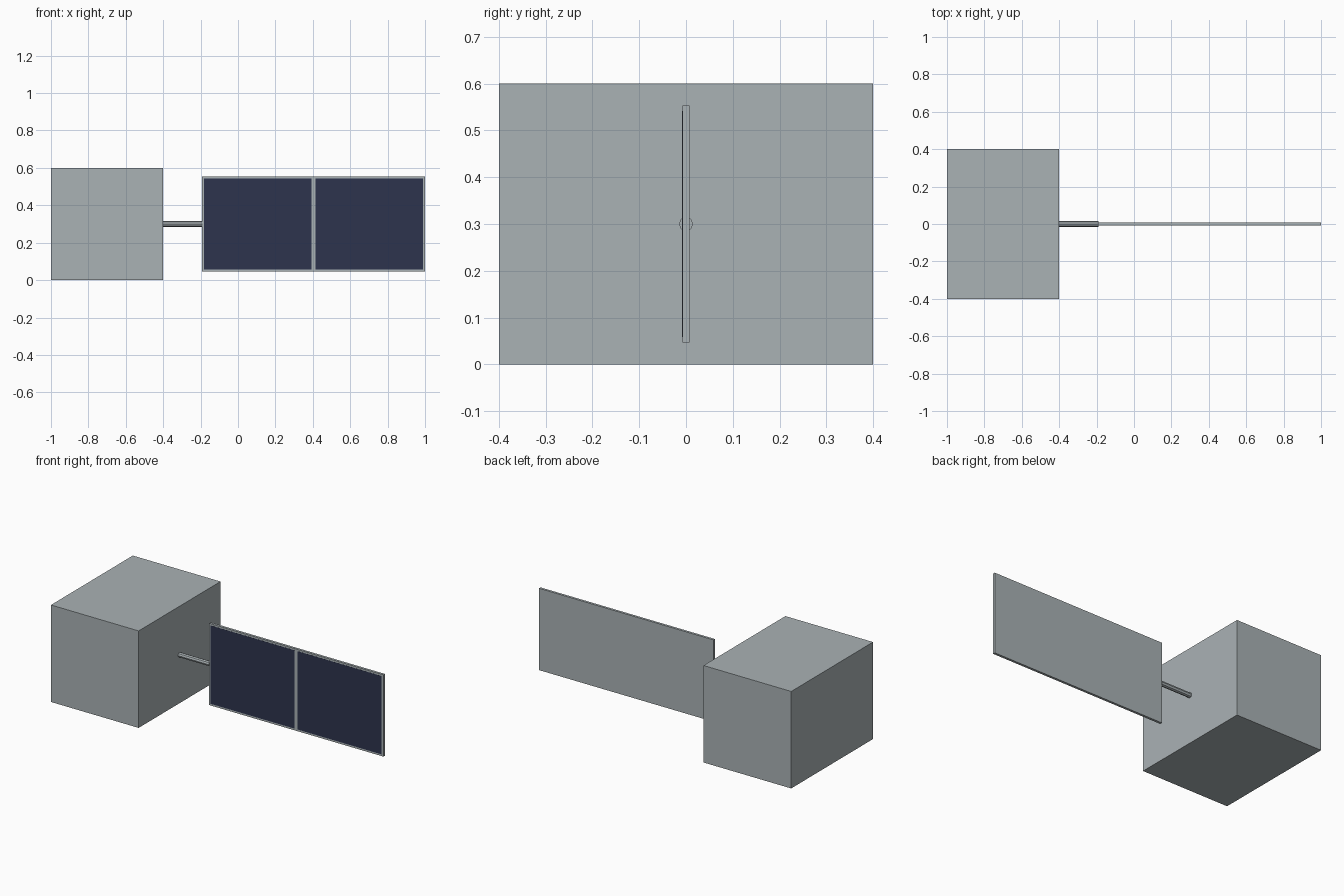
import bpy
import math

cube = bpy.data.objects.get("Cube")
if cube:
    bpy.data.objects.remove(cube, do_unlink=True)


def material(name, rgb):
    m = bpy.data.materials.new(name)
    m.use_nodes = True
    color = (*rgb, 1)
    m.diffuse_color = color
    m.node_tree.nodes["Principled BSDF"].inputs["Base Color"].default_value = color
    return m


grey = material("light grey", (0.40, 0.445, 0.46))
navy = material("dark navy", (0.026, 0.033, 0.075))


def box(name, low, high, mat):
    """Axis-aligned box between two corners."""
    center = [(a + b) / 2 for a, b in zip(low, high)]
    bpy.ops.mesh.primitive_cube_add(size=1, location=center)
    obj = bpy.context.object
    obj.name = name
    obj.scale = [b - a for a, b in zip(low, high)]
    bpy.ops.object.transform_apply(location=False, rotation=False, scale=True)
    obj.data.materials.append(mat)
    return obj


# Main body
box("body", (-1, -0.4, 0), (-0.4, 0.4, 0.6), grey)

# Round arm joining the body to the panel
arm_start, arm_end = -0.4, -0.19
bpy.ops.mesh.primitive_cylinder_add(
    vertices=8, radius=0.015, depth=arm_end - arm_start,
    location=((arm_start + arm_end) / 2, 0, 0.3), rotation=(0, math.pi / 2, 0))
arm = bpy.context.object
arm.name = "panel_arm"
arm.data.materials.append(grey)

# Panel backing, whose rim and middle bar stay visible as a frame
mid, half, front = 0.4035, 0.5965, -0.0075
box("panel_frame", (mid - half, front, 0.047), (mid + half, -front, 0.553), grey)

# Two thin cell plates mirrored about the middle bar
gap, rim = 0.011, 0.011
for side, name in ((-1, "inner_cell_plate"), (1, "outer_cell_plate")):
    xs = sorted((mid + side * gap, mid + side * (half - rim)))
    box(name, (xs[0], front - 0.0007, 0.047 + rim),
        (xs[1], front + 0.002, 0.553 - rim), navy)
